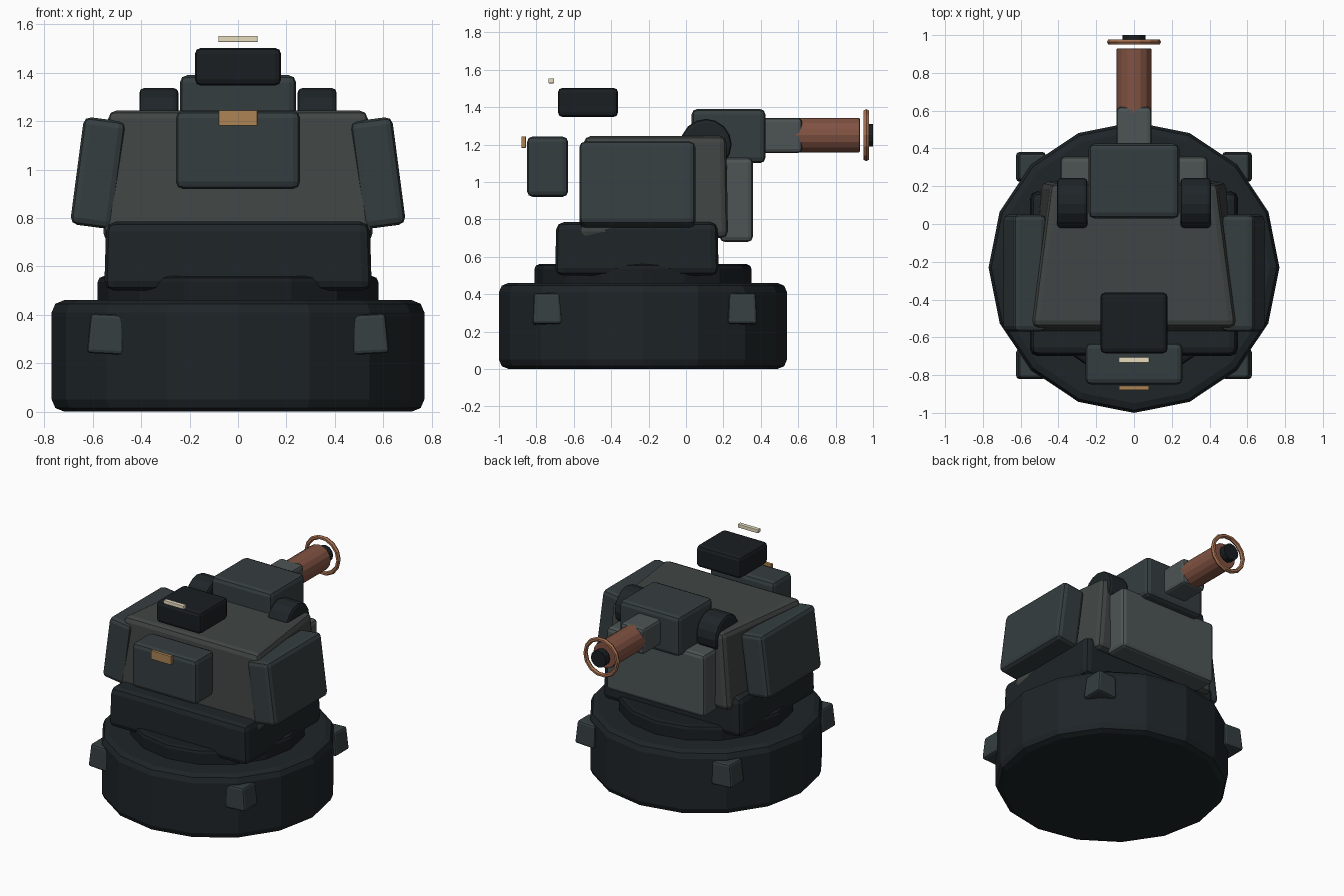
import bpy, bmesh
from math import radians, pi
from mathutils import Matrix

if "Cube" in bpy.data.objects:
    bpy.data.objects.remove(bpy.data.objects["Cube"])


def mat(name, rgb):
    m = bpy.data.materials.new(name)
    m.diffuse_color = (*rgb, 1)
    m.use_nodes = True
    m.node_tree.nodes["Principled BSDF"].inputs["Base Color"].default_value = m.diffuse_color
    return m


DARK = mat("dark_steel", (0.013, 0.018, 0.021))
BLACK = mat("black_steel", (0.010, 0.013, 0.016))
HULL = mat("hull_grey", (0.052, 0.060, 0.058))
PANEL = mat("panel_grey", (0.036, 0.048, 0.051))
STEEL = mat("light_steel", (0.075, 0.090, 0.090))
BROWN = mat("brown", (0.22, 0.085, 0.055))
COPPER = mat("copper", (0.38, 0.16, 0.08))
AMBER = mat("amber", (0.42, 0.23, 0.09))
CREAM = mat("cream", (0.80, 0.72, 0.52))


def finish(name, bm, material, bevel):
    bmesh.ops.recalc_face_normals(bm, faces=bm.faces)
    me = bpy.data.meshes.new(name)
    bm.to_mesh(me)
    bm.free()
    me.materials.append(material)
    ob = bpy.data.objects.new(name, me)
    bpy.context.collection.objects.link(ob)
    if bevel:
        b = ob.modifiers.new("bevel", 'BEVEL')
        b.width, b.segments, b.limit_method = bevel, 2, 'ANGLE'
        b.angle_limit = radians(40)
    return ob


def box(name, x, y, z, material, bevel=0.025, tilt=0.0, taper=1.0):
    """Box from (min, max) ranges; tilt is about y, taper scales the top."""
    bm = bmesh.new()
    bmesh.ops.create_cube(bm, size=1)
    for v in bm.verts:
        k = taper if v.co.z > 0 else 1
        v.co.x *= (x[1] - x[0]) * k
        v.co.y *= (y[1] - y[0]) * k
        v.co.z *= z[1] - z[0]
    ob = finish(name, bm, material, bevel)
    ob.location = (sum(x) / 2, sum(y) / 2, sum(z) / 2)
    ob.rotation_euler.y = tilt
    return ob


def cyl(name, axis, centre, r, length, sides, material, bevel=0.0):
    bm = bmesh.new()
    bmesh.ops.create_cone(bm, cap_ends=True, segments=sides,
                          radius1=r, radius2=r, depth=length)
    ob = finish(name, bm, material, bevel)
    ob.location = centre
    ob.rotation_euler = {'x': (0, pi / 2, 0), 'y': (pi / 2, 0, 0), 'z': (0, 0, 0)}[axis]
    return ob


# Round base with swivel ring
cyl("base", 'z', (0, -0.23, 0.23), 0.77, 0.46, 16, DARK, 0.05)
cyl("swivel_ring", 'z', (0, -0.23, 0.49), 0.58, 0.14, 16, BLACK, 0.025)

# Base lugs
for sx in (-1, 1):
    for sy in (-1, 1):
        cx, cy = sx * 0.542, -0.22 + sy * 0.522
        box("base_lug", (cx - 0.079, cx + 0.079), (cy - 0.079, cy + 0.079),
            (0.238, 0.402), PANEL, 0.015, tilt=-sx * radians(3), taper=0.9)

# Turret collar
box("turret_collar", (-0.553, 0.553), (-0.70, 0.175), (0.50, 0.785), DARK, 0.04, taper=0.985)

# Main hull: narrows to the rear and the top
bm = bmesh.new()
rings = []
for z, xf, xb, yf, yb in ((0.70, 0.56, 0.49, -0.57, 0.225), (1.245, 0.54, 0.44, -0.545, 0.215)):
    rings.append([bm.verts.new(p) for p in
                  ((-xf, yf, z), (xf, yf, z), (xb, yb, z), (-xb, yb, z))])
bm.faces.new(rings[0][::-1])
bm.faces.new(rings[1])
for i in range(4):
    j = (i + 1) % 4
    bm.faces.new((rings[0][i], rings[0][j], rings[1][j], rings[1][i]))
finish("hull", bm, HULL, 0.035)

# Leaning side armour and pivot drums
for s in (-1, 1):
    c = s * 0.578
    box("side_armour", (c - 0.088, c + 0.088), (-0.57, 0.05), (0.762, 1.21),
        PANEL, 0.03, tilt=-s * radians(7.5))
    cyl("pivot_drum", 'x', (s * 0.327, 0.107, 1.2), 0.137, 0.162, 16, DARK, 0.02)

# Rear plate
box("rear_plate", (-0.39, 0.39), (0.18, 0.357), (0.68, 1.13), STEEL)

# Gun
box("gun_housing", (-0.24, 0.24), (0.03, 0.425), (1.10, 1.39), PANEL, 0.03)
box("barrel_sleeve", (-0.092, 0.092), (0.38, 0.62), (1.155, 1.342), STEEL, 0.02)
cyl("barrel", 'y', (0, 0.755, 1.25), 0.093, 0.35, 16, BROWN, 0.008)
cyl("muzzle_cap", 'y', (0, 0.976, 1.25), 0.06, 0.048, 12, BLACK)

# Muzzle ring: octagonal section swept round the barrel axis
bm = bmesh.new()
sec = [bm.verts.new((0.128 + dx, dy, 0)) for dx, dy in
       ((0.015, 0), (0.0075, 0.014), (-0.0075, 0.014), (-0.015, 0), (-0.0075, -0.014), (0.0075, -0.014))]
edges = [bm.edges.new((sec[i], sec[(i + 1) % 6])) for i in range(6)]
bmesh.ops.spin(bm, geom=sec + edges, cent=(0, 0, 0), axis=(0, 1, 0),
               angle=2 * pi, steps=14, use_merge=True)
bmesh.ops.remove_doubles(bm, verts=bm.verts, dist=1e-4)
finish("muzzle_ring", bm, COPPER, 0).location = (0, 0.964, 1.25)

# Floating front pod, top sensor and their light strips
box("front_pod", (-0.257, 0.257), (-0.85, -0.63), (0.92, 1.243), PANEL, 0.03)
box("front_light", (-0.08, 0.08), (-0.88, -0.856), (1.182, 1.244), AMBER, 0.003)
box("top_sensor", (-0.178, 0.178), (-0.685, -0.363), (1.347, 1.503), BLACK)
box("top_light", (-0.081, 0.081), (-0.735, -0.705), (1.527, 1.553), CREAM, 0.004)
